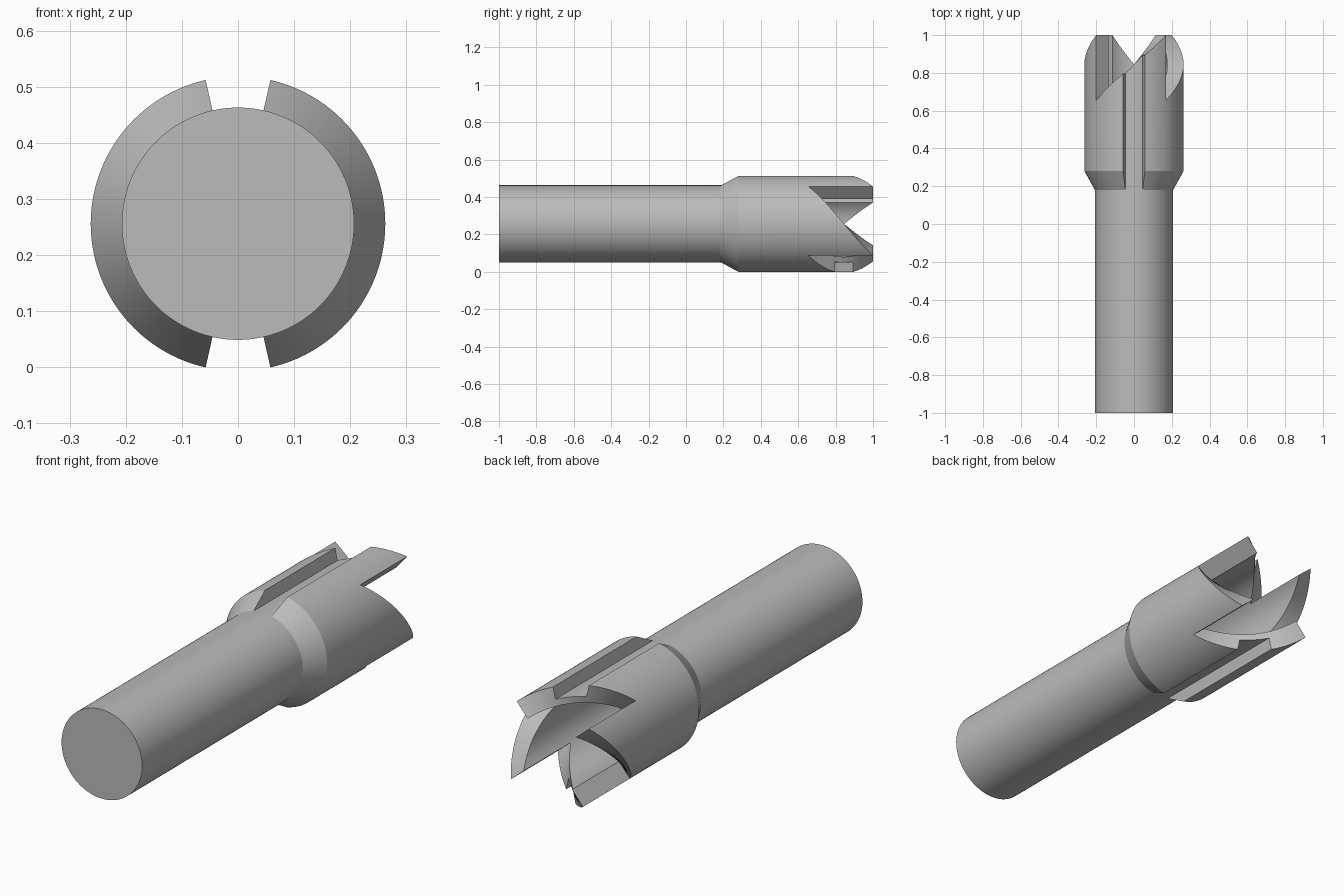
import bpy, bmesh
from math import sin, cos, radians

if "Cube" in bpy.data.objects:
    bpy.data.objects.remove(bpy.data.objects["Cube"], do_unlink=True)

SHAFT_R, HEAD_R, BORE_R = 0.207, 0.2625, 0.176
AXIS_Z = 0.256
FLARE_START, FLARE_END, BORE_FLOOR = 0.18, 0.28, 0.28
TOOTH_LOW, TOOTH_HIGH = 0.655, 1.0
TOOTH_EDGE, SLOT_HALF = 40.4, 12.7
EPS = 0.001

steel = bpy.data.materials.new("steel_grey")
steel.use_nodes = True
grey = (0.5, 0.5, 0.5, 1)
steel.diffuse_color = grey
steel.node_tree.nodes["Principled BSDF"].inputs["Base Color"].default_value = grey


def section(angle, side):
    """Half section through the axis, seen just to one side of an angle."""
    a = angle + side * EPS
    in_slot = min(a % 180, 180 - a % 180) < SLOT_HALF
    outer = SHAFT_R if in_slot else HEAD_R
    rise = ((a - TOOTH_EDGE) % 90) / 90
    top = TOOTH_LOW + (TOOTH_HIGH - TOOTH_LOW) * rise
    profile = [(0, -1), (SHAFT_R, -1), (SHAFT_R, FLARE_START), (outer, FLARE_END),
               (outer, top), (BORE_R, top), (BORE_R, BORE_FLOOR), (0, BORE_FLOOR)]
    t = radians(angle)
    return [(r * sin(t), y, AXIS_Z + r * cos(t)) for r, y in profile]


# Stations round the axis, doubled where the slot walls and tooth walls stand
steps = [TOOTH_EDGE + 90 * k for k in range(4)]
steps += [(c + s * SLOT_HALF) % 360 for c in (0, 180) for s in (-1, 1)]
stations = [(float(a), 0) for a in range(0, 360, 3)]
stations += [(a, s) for a in steps for s in (-1, 1)]
stations.sort()

# Skin neighbouring sections, leaving out faces without area
bm = bmesh.new()
rings = [[bm.verts.new(p) for p in section(a, s)] for a, s in stations]
for i, ring in enumerate(rings):
    nxt = rings[(i + 1) % len(rings)]
    for j in range(len(ring) - 1):
        bm.faces.new((ring[j], ring[j + 1], nxt[j + 1], nxt[j]))
flat = [f for f in bm.faces if f.calc_area() < 1e-7]
bmesh.ops.delete(bm, geom=flat, context="FACES_ONLY")
bmesh.ops.remove_doubles(bm, verts=bm.verts[:], dist=1e-5)
bmesh.ops.recalc_face_normals(bm, faces=bm.faces[:])

mesh = bpy.data.meshes.new("toothed_shaft")
bm.to_mesh(mesh)
bm.free()
mesh.materials.append(steel)
shaft = bpy.data.objects.new("toothed_shaft", mesh)
bpy.context.collection.objects.link(shaft)

bpy.ops.object.select_all(action="DESELECT")
shaft.select_set(True)
bpy.context.view_layer.objects.active = shaft
bpy.ops.object.shade_smooth_by_angle(angle=radians(25))
